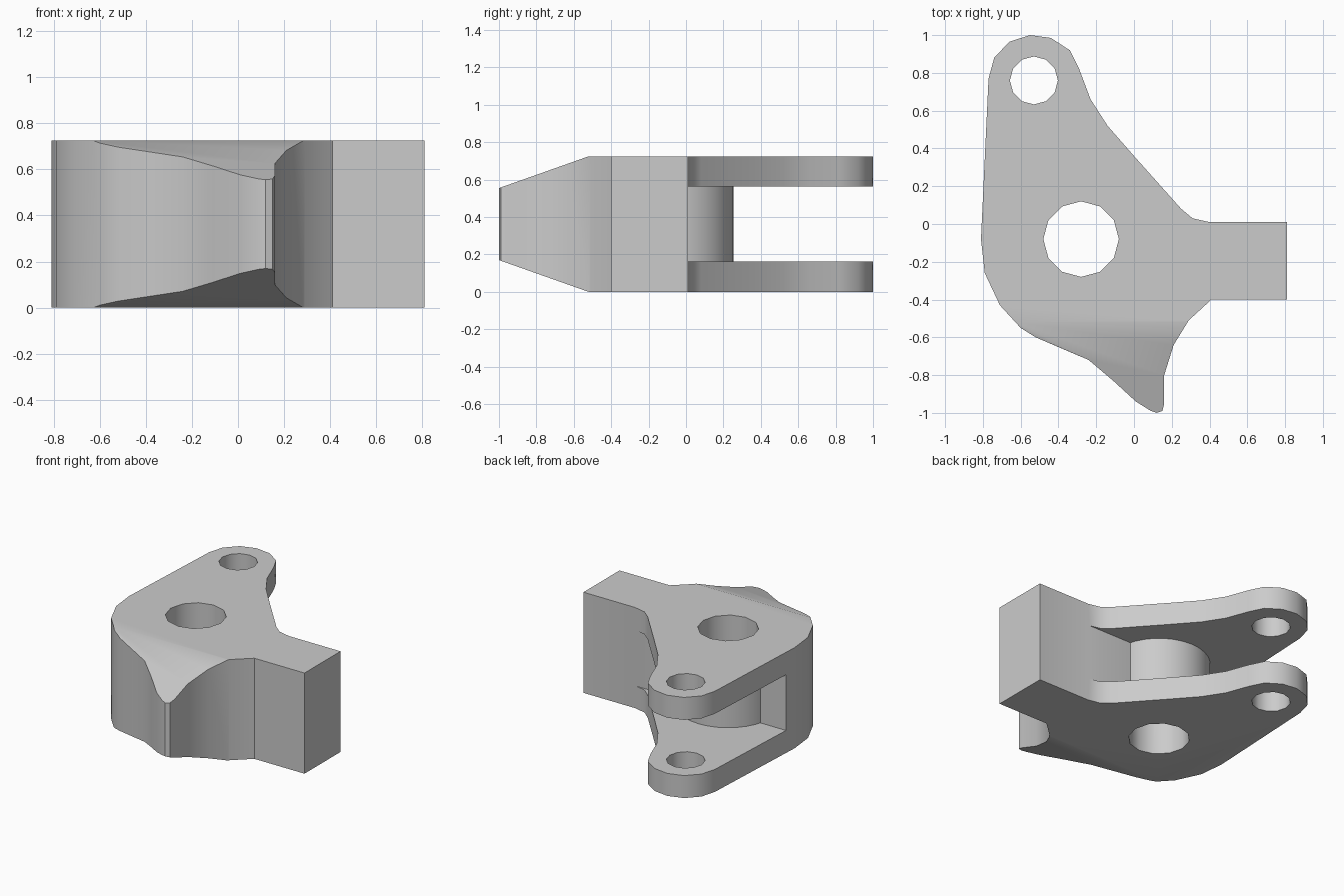
import bpy
import bmesh
from mathutils import Vector

cube = bpy.data.objects.get("Cube")
if cube:
    bpy.data.objects.remove(cube, do_unlink=True)

HEIGHT = 0.725
PLATE = 0.162                 # thickness of each fork plate
PIVOT = (-0.28, -0.08)        # main bore
PIN = (-0.53, 0.76)           # fork pin hole

metal = bpy.data.materials.new("light grey metal")
metal.use_nodes = True
metal.diffuse_color = (0.6, 0.6, 0.6, 1)
metal.node_tree.nodes["Principled BSDF"].inputs["Base Color"].default_value = (0.6, 0.6, 0.6, 1)


def add_object(name, bm):
    bmesh.ops.recalc_face_normals(bm, faces=bm.faces[:])
    mesh = bpy.data.meshes.new(name)
    bm.to_mesh(mesh)
    bm.free()
    mesh.materials.append(metal)
    obj = bpy.data.objects.new(name, mesh)
    bpy.context.collection.objects.link(obj)
    return obj


def prism(points, z0, z1):
    bm = bmesh.new()
    face = bm.faces.new([bm.verts.new((x, y, z0)) for x, y in points])
    top = bmesh.ops.extrude_face_region(bm, geom=[face], use_keep_orig=True)
    verts = [v for v in top["geom"] if isinstance(v, bmesh.types.BMVert)]
    bmesh.ops.translate(bm, verts=verts, vec=(0, 0, z1 - z0))
    return bm


def cylinder(name, centre, radius, sides):
    bpy.ops.mesh.primitive_cylinder_add(vertices=sides, radius=radius, depth=2,
                                        location=(*centre, HEIGHT / 2))
    obj = bpy.context.object
    obj.name = name
    obj.data.materials.append(metal)
    return obj


def subtract(target, cutter):
    cutter.hide_render = True
    mod = target.modifiers.new("cut", 'BOOLEAN')
    mod.operation = 'DIFFERENCE'
    mod.solver = 'EXACT'
    mod.object = cutter
    bpy.context.view_layer.objects.active = target
    bpy.ops.object.modifier_apply(modifier=mod.name)
    bpy.data.objects.remove(cutter, do_unlink=True)


# Outline of the bracket: arm, fork, rounded side, pointed front lobe
outline = [
    (.81, .01), (.4, .01), (.31, .03), (.25, .08), (0, .36), (-.14, .52),
    (-.23, .66), (-.29, .82), (-.34, .92), (-.44, .985), (-.55, 1),
    (-.66, .965), (-.74, .88), (-.77, .77), (-.81, -.08), (-.79, -.26),
    (-.71, -.43), (-.6, -.55), (-.52, -.6), (-.38, -.66), (-.24, -.72),
    (-.11, -.83), (.01, -.94), (.09, -.99), (.12, -1), (.15, -.99),
    (.16, -.95), (.16, -.8), (.21, -.64), (.29, -.51), (.41, -.4), (.81, -.4),
]
bm = prism(outline, 0, HEIGHT)

# Taper the front lobe from above and below
for z, up in ((HEIGHT, 1), (0, -1)):
    cut = bmesh.ops.bisect_plane(bm, geom=bm.verts[:] + bm.edges[:] + bm.faces[:],
                                 plane_co=(0, -0.52, z),
                                 plane_no=Vector((0, -0.354, up)).normalized(),
                                 clear_outer=True)
    bmesh.ops.holes_fill(bm, edges=[e for e in bm.edges if e.is_boundary], sides=0)
bracket = add_object("bracket_body", bm)

# Slot between the fork plates, leaving a round boss about the bore
slot = add_object("slot_cutter", prism([(-2, .012), (2, .012), (2, 2), (-2, 2)],
                                       PLATE, HEIGHT - PLATE))
subtract(slot, cylinder("boss_cutter", PIVOT, 0.335, 32))
subtract(bracket, slot)

# Main bore and pin hole
subtract(bracket, cylinder("bore_cutter", PIVOT, 0.2, 12))
subtract(bracket, cylinder("pin_hole_cutter", PIN, 0.127, 12))

bpy.ops.object.select_all(action='DESELECT')
bracket.select_set(True)
bpy.context.view_layer.objects.active = bracket
bpy.ops.object.shade_smooth_by_angle(angle=0.55)
